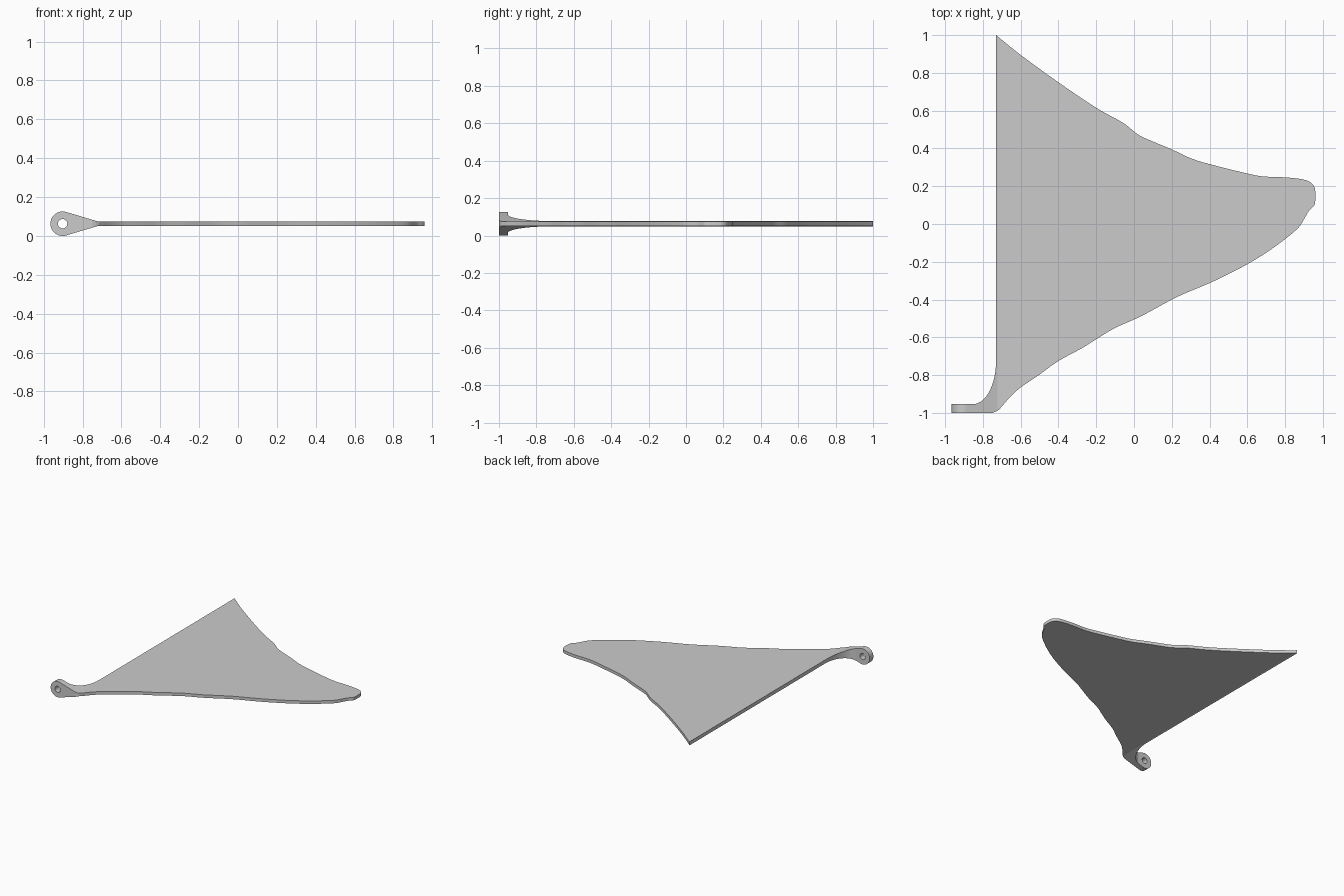
import bpy, bmesh
from math import sin, cos, pi, radians
from mathutils import Vector

if "Cube" in bpy.data.objects:
    bpy.data.objects.remove(bpy.data.objects["Cube"])

CX, CZ, R, HOLE = -0.9025, 0.063, 0.063, 0.024   # hinge eye
HALF = 0.012                                     # half plate thickness


def prism(name, points, depth):
    """Extrude a closed 3D outline along a vector."""
    bm = bmesh.new()
    face = bm.faces.new([bm.verts.new(p) for p in points])
    ext = bmesh.ops.extrude_face_region(bm, geom=[face])
    moved = [g for g in ext["geom"] if isinstance(g, bmesh.types.BMVert)]
    bmesh.ops.translate(bm, verts=moved, vec=depth)
    bmesh.ops.recalc_face_normals(bm, faces=bm.faces[:])
    mesh = bpy.data.meshes.new(name)
    bm.to_mesh(mesh)
    bm.free()
    obj = bpy.data.objects.new(name, mesh)
    bpy.context.collection.objects.link(obj)
    return obj


def spline(pts, steps=3):
    """Smooth open curve through the points."""
    p = [Vector(q) for q in [pts[0]] + pts + [pts[-1]]]
    out = []
    for a, b, c, d in zip(p, p[1:], p[2:], p[3:]):
        for i in range(steps):
            t = i / steps
            out.append(0.5 * (2 * b + (c - a) * t + (2 * a - 5 * b + 4 * c - d) * t * t
                              + (3 * b - a - 3 * c + d) * t ** 3))
    return out + [p[-1]]


def boolean(obj, cutter, operation):
    mod = obj.modifiers.new(operation.lower(), "BOOLEAN")
    mod.operation, mod.object, mod.solver = operation, cutter, "EXACT"
    bpy.context.view_layer.objects.active = obj
    bpy.ops.object.modifier_apply(modifier=mod.name)
    bpy.data.objects.remove(cutter)


# Side profile: round eye tapering into the thin plate, extruded along y
a0 = radians(73.5)
arc = [a0 + (2 * pi - 2 * a0) * i / 40 for i in range(41)]
profile = [(CX + R * cos(a), CZ + R * sin(a)) for a in arc]
profile += [(-0.722, CZ - HALF), (1.1, CZ - HALF), (1.1, CZ + HALF), (-0.722, CZ + HALF)]
fin = prism("fin_with_hinge_eye", [(x, -1.1, z) for x, z in profile], (0, 2.2, 0))

# Plan outline: wavy edge from the hinge arm, around the tip, to the far corner
edge = [(-0.75, -1.0), (-0.715, -0.983), (-0.66, -0.92), (-0.6, -0.865), (-0.5, -0.797),
        (-0.4, -0.725), (-0.28, -0.66), (-0.2, -0.61), (-0.1, -0.55), (0.02, -0.497),
        (0.1, -0.455), (0.2, -0.4), (0.28, -0.363), (0.4, -0.313), (0.5, -0.265),
        (0.6, -0.213), (0.7, -0.152), (0.8, -0.08), (0.87, -0.02), (0.9, 0.025),
        (0.925, 0.068), (0.955, 0.1), (0.96, 0.14), (0.957, 0.19), (0.935, 0.22),
        (0.89, 0.237), (0.8, 0.247), (0.68, 0.252), (0.58, 0.272), (0.4, 0.317),
        (0.3, 0.348), (0.2, 0.395), (0.05, 0.458), (0.0, 0.49), (-0.06, 0.537),
        (-0.2, 0.615), (-0.4, 0.75), (-0.6, 0.895), (-0.73, 1.0)]
fillet = [(-0.85 + 0.12 * cos(t), -0.72 - 0.233 * sin(t))
          for t in (pi / 2 * i / 16 for i in range(17))]
outline = [(p.x, p.y) for p in spline(edge)] + fillet + [(-1.1, -0.953), (-1.1, -1.0)]
plan = prism("plan_cutter", [(x, y, -0.1) for x, y in outline], (0, 0, 0.4))
boolean(fin, plan, "INTERSECT")

# Pin hole through the eye
ring = [(CX + HOLE * cos(2 * pi * i / 36), -1.2, CZ + HOLE * sin(2 * pi * i / 36))
        for i in range(36)]
boolean(fin, prism("hole_cutter", ring, (0, 0.4, 0)), "DIFFERENCE")

# Smooth curved walls, keep the plate faces flat
bpy.ops.object.select_all(action="DESELECT")
fin.select_set(True)
bpy.context.view_layer.objects.active = fin
bpy.ops.object.shade_smooth_by_angle(angle=radians(13))
